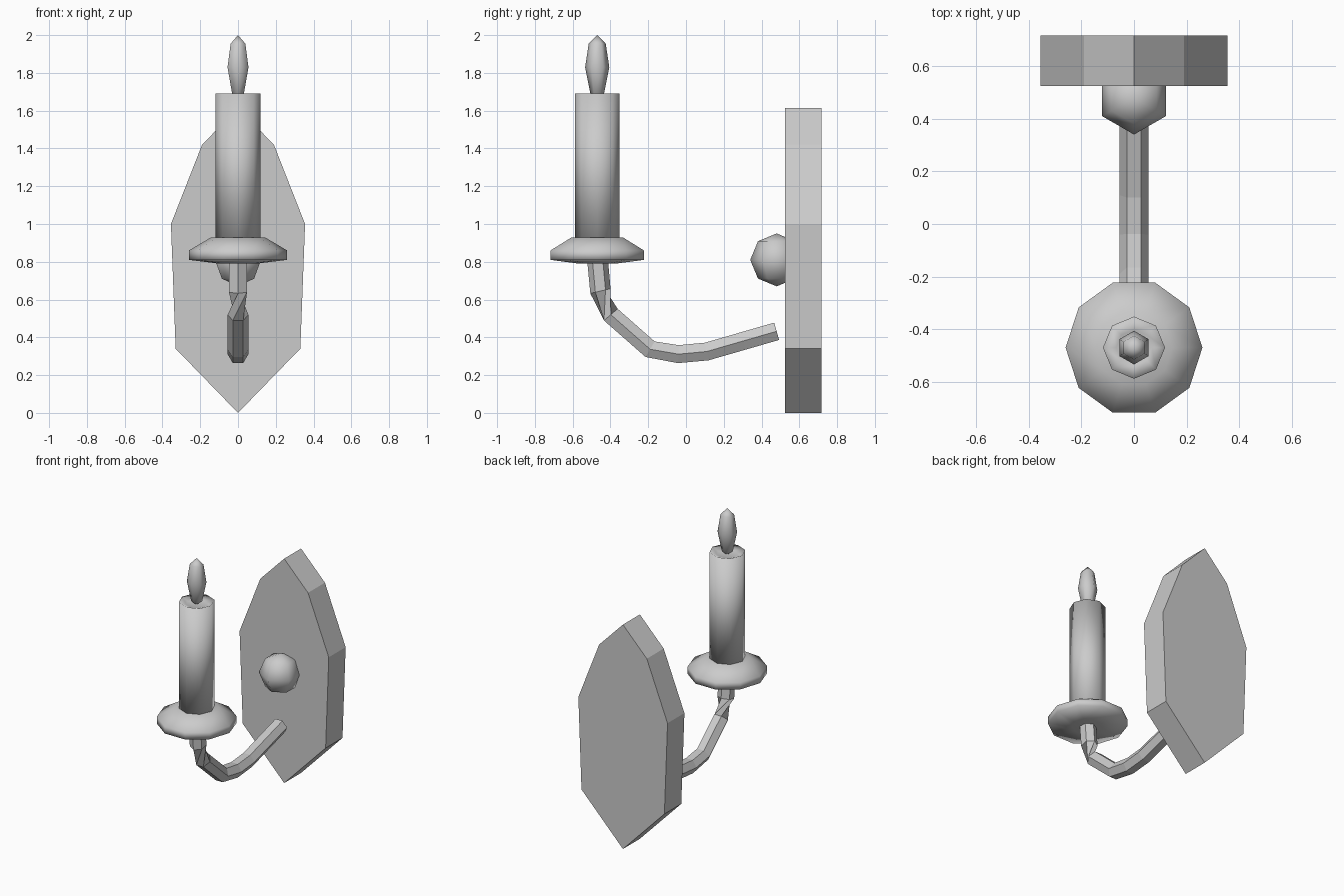
import bpy, bmesh
from math import sin, cos, pi, radians
from mathutils import Vector

if "Cube" in bpy.data.objects:
    bpy.data.objects.remove(bpy.data.objects["Cube"])

CY = -0.47  # y of the candle axis


def make(name, rings, smooth=False, cap=True):
    """Skin a list of rings (equal point counts; a one-point ring is a tip)."""
    bm = bmesh.new()
    vr = [[bm.verts.new(p) for p in r] for r in rings]
    for a, b in zip(vr, vr[1:]):
        n = max(len(a), len(b))
        for i in range(n):
            j = (i + 1) % n
            if len(a) == 1:
                bm.faces.new((a[0], b[j], b[i]))
            elif len(b) == 1:
                bm.faces.new((a[i], a[j], b[0]))
            else:
                bm.faces.new((a[i], a[j], b[j], b[i]))
    if cap:
        for r in (vr[0], vr[-1]):
            if len(r) > 2:
                bm.faces.new(r)
    bmesh.ops.recalc_face_normals(bm, faces=bm.faces)
    for f in bm.faces:
        f.smooth = smooth
    me = bpy.data.meshes.new(name)
    bm.to_mesh(me)
    bm.free()
    ob = bpy.data.objects.new(name, me)
    bpy.context.collection.objects.link(ob)
    return ob


def lathe(name, profile, sides, cy, start=0.0):
    """Smooth turned part about a vertical axis at y = cy."""
    rings = []
    for r, z in profile:
        if r == 0:
            rings.append([(0, cy, z)])
        else:
            rings.append([(r * cos(start + 2 * pi * i / sides),
                           cy + r * sin(start + 2 * pi * i / sides), z)
                          for i in range(sides)])
    return make(name, rings, smooth=True)


# wall plate: mirrored outline extruded in y
half = [(0.33, 0.34), (0.355, 1.0), (0.19, 1.42)]
outline = [(0, 0)] + half + [(0, 1.615)] + [(-x, z) for x, z in reversed(half)]
make("wall_plate", [[(x, y, z) for x, z in outline] for y in (0.525, 0.717)])

# round knob on the plate
R = 0.14
lathe("knob", [(R * sin(pi * k / 4) if 0 < k < 4 else 0, 0.81 - R * cos(pi * k / 4))
               for k in range(5)], 6, 0.48, pi / 2)

# curved hexagonal arm, twisted near the top
path = [(CY, 0.83), (-0.453, 0.645), (-0.398, 0.52), (-0.19, 0.337), (-0.04, 0.311),
        (0.11, 0.325), (0.30, 0.38), (0.48, 0.432)]
pts = [Vector((0, y, z)) for y, z in path]
side = Vector((1, 0, 0))
rings = []
for k, p in enumerate(pts):
    t = (pts[min(k + 1, len(pts) - 1)] - pts[max(k - 1, 0)]).normalized()
    up = side.cross(t)
    twist = radians(90) if k < 2 else 0
    rings.append([p + 0.055 * (cos(a) * side + sin(a) * up)
                  for a in (twist + i * pi / 3 for i in range(6))])
make("arm", rings)

# drip dish
lathe("drip_dish", [(0.10, 0.79), (0.26, 0.81), (0.26, 0.86), (0.145, 0.928)], 10, CY)

# candle with a slightly hollowed top
lathe("candle", [(0.118, 0.90), (0.118, 1.69), (0.068, 1.67)], 8, CY)

# flame
lathe("flame", [(0, 1.665), (0.036, 1.69), (0.064, 1.83), (0.045, 1.955), (0, 2.0)],
      6, CY, pi / 2)
